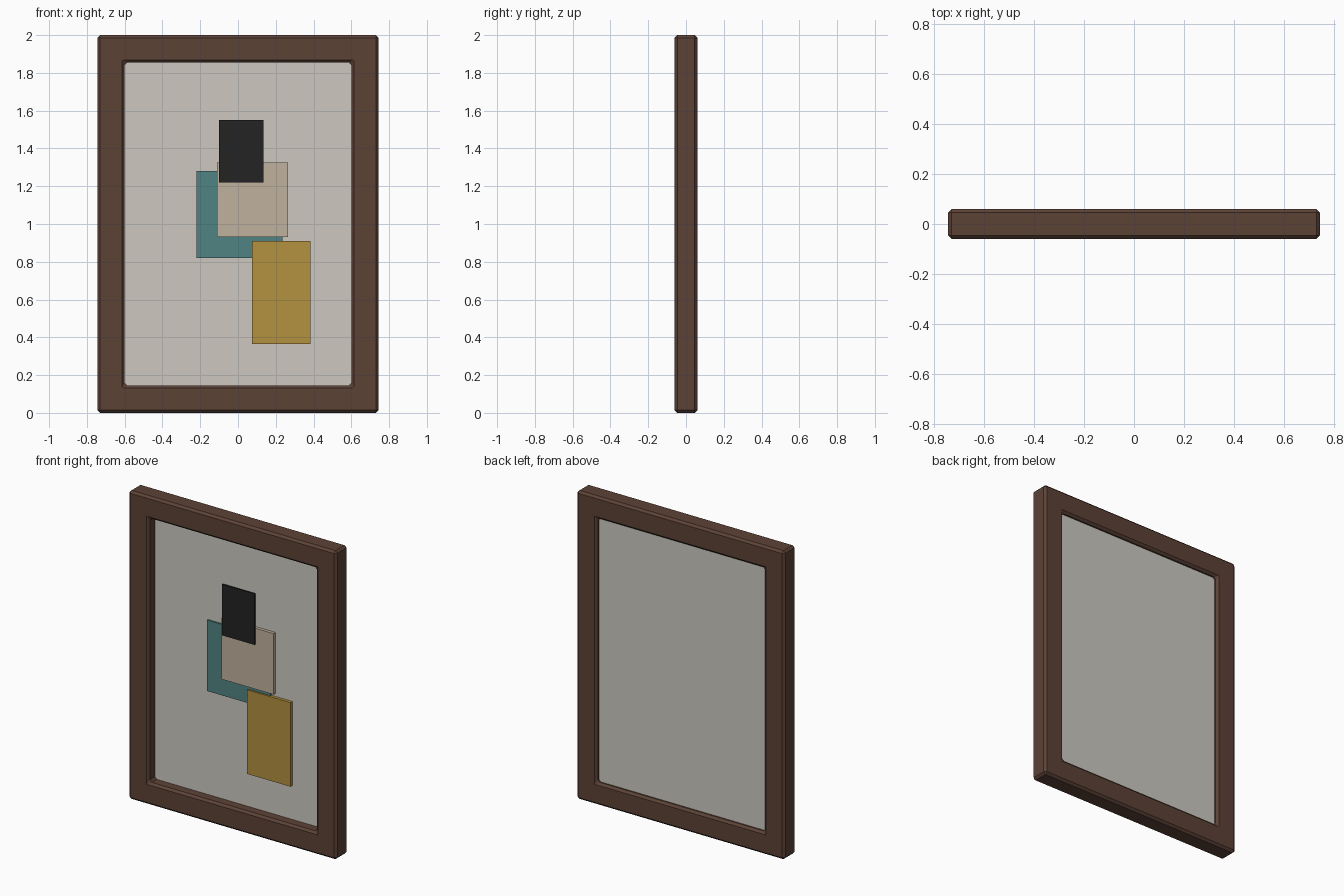
import bpy
import bmesh

if "Cube" in bpy.data.objects:
    bpy.data.objects.remove(bpy.data.objects["Cube"], do_unlink=True)


def linear(c):
    c /= 255
    return c / 12.92 if c <= 0.04045 else ((c + 0.055) / 1.055) ** 2.4


def material(name, r, g, b):
    mat = bpy.data.materials.new(name)
    mat.use_nodes = True
    colour = (linear(r), linear(g), linear(b), 1)
    mat.diffuse_color = colour
    mat.node_tree.nodes["Principled BSDF"].inputs["Base Color"].default_value = colour
    return mat


def link(name, bm, mat):
    mesh = bpy.data.meshes.new(name)
    bmesh.ops.recalc_face_normals(bm, faces=bm.faces)
    bm.to_mesh(mesh)
    bm.free()
    mesh.materials.append(mat)
    obj = bpy.data.objects.new(name, mesh)
    bpy.context.collection.objects.link(obj)
    return obj


def slab(name, x0, x1, y0, y1, z0, z1, mat):
    bm = bmesh.new()
    bmesh.ops.create_cube(bm, size=1)
    for v in bm.verts:
        v.co = (x1 if v.co.x > 0 else x0,
                y1 if v.co.y > 0 else y0,
                z1 if v.co.z > 0 else z0)
    return link(name, bm, mat)


wood = material("dark wood", 92, 66, 54)
board = material("warm grey board", 205, 201, 192)
teal = material("teal", 80, 132, 130)
beige = material("beige", 192, 178, 158)
black = material("black", 35, 35, 35)
ochre = material("ochre", 178, 145, 64)

# Frame: four mitred sides swept as one ring, with every edge chamfered
HALF_W, HALF_D, HEIGHT, RAIL = 0.745, 0.06, 2.0, 0.145


def ring(bm, inset, y):
    x, low, high = HALF_W - inset, inset, HEIGHT - inset
    return [bm.verts.new(p) for p in
            ((-x, y, low), (x, y, low), (x, y, high), (-x, y, high))]


bm = bmesh.new()
loops = [ring(bm, i, y) for i, y in
         ((0, -HALF_D), (0, HALF_D), (RAIL, HALF_D), (RAIL, -HALF_D))]
for a, b in zip(loops, loops[1:] + loops[:1]):
    for k in range(4):
        n = (k + 1) % 4
        bm.faces.new((a[k], a[n], b[n], b[k]))
frame = link("frame", bm, wood)
chamfer = frame.modifiers.new("chamfer", "BEVEL")
chamfer.width = 0.014
chamfer.segments = 1
chamfer.limit_method = "ANGLE"

# Backing board set into the opening
slab("backing_board", -0.605, 0.605, 0.006, 0.036, 0.14, 1.86, board)

# Overlapping colour panels, stepping forward from the board
slab("teal_panel", -0.22, 0.235, -0.004, 0.008, 0.82, 1.28, teal)
slab("beige_panel", -0.11, 0.265, -0.014, 0.006, 0.93, 1.325, beige)
slab("black_panel", -0.10, 0.135, -0.023, -0.012, 1.22, 1.55, black)
slab("ochre_panel", 0.075, 0.385, -0.014, 0.006, 0.365, 0.91, ochre)
